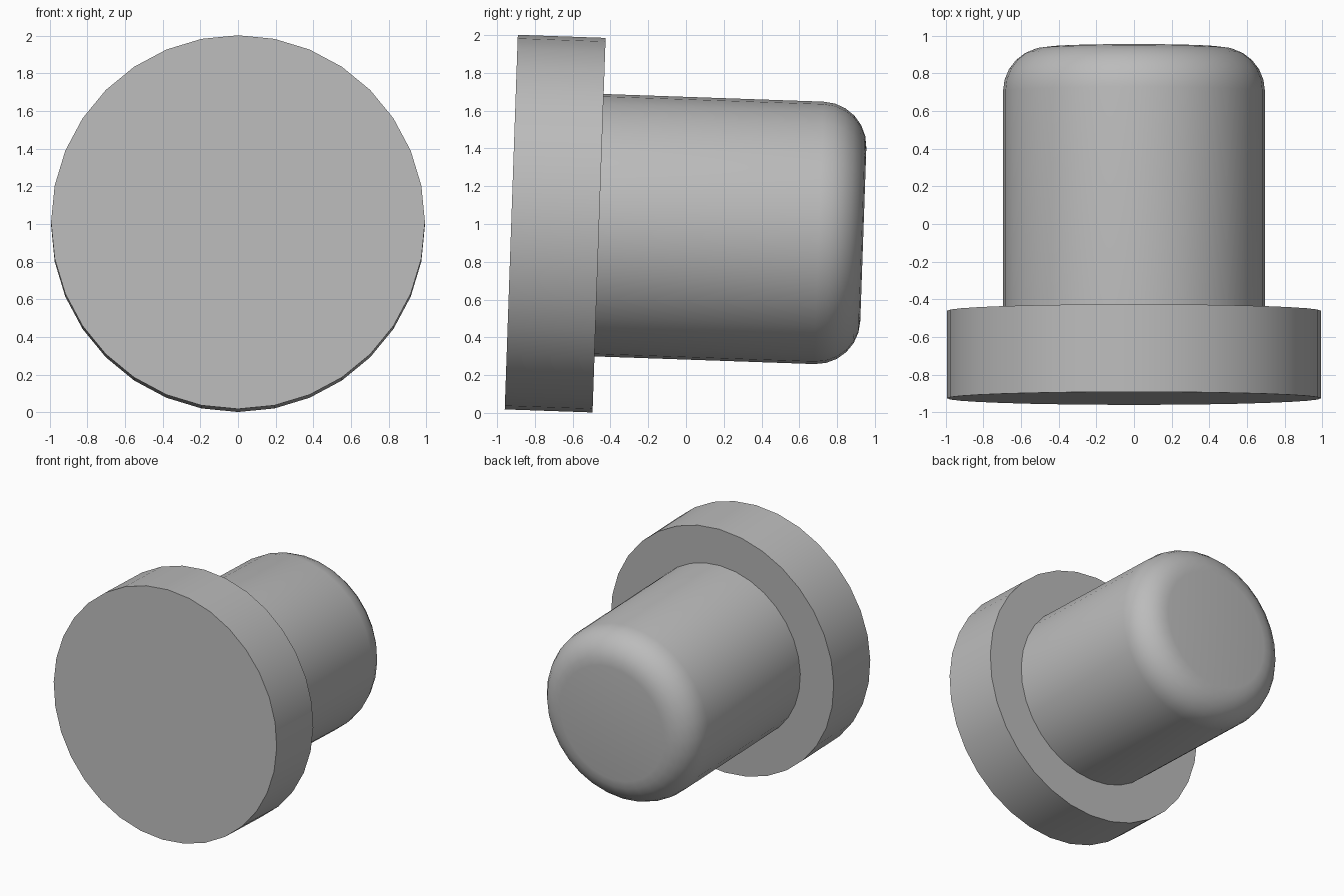
import bpy
import bmesh
from math import cos, sin, pi, radians
from mathutils import Matrix, Vector

if "Cube" in bpy.data.objects:
    bpy.data.objects.remove(bpy.data.objects["Cube"], do_unlink=True)

SIDES = 32
GREY = (0.5, 0.5, 0.5, 1)

grey = bpy.data.materials.new("plain_grey")
grey.use_nodes = True
grey.diffuse_color = GREY
grey.node_tree.nodes["Principled BSDF"].inputs["Base Color"].default_value = GREY

# Axis runs front to back, tipped slightly down at the back
placement = Matrix.Translation((0, -0.925, 1.01)) @ Matrix.Rotation(radians(-92), 4, "X")


def lathe(name, profile):
    """Spin (radius, distance) points round the axis; end points on the axis close it."""
    bm = bmesh.new()
    rings = []
    for r, d in profile:
        rings.append([bm.verts.new(placement @ Vector((r * cos(2 * pi * i / SIDES),
                                                       r * sin(2 * pi * i / SIDES), d)))
                      for i in range(SIDES)])
    for a, b in zip(rings, rings[1:]):
        for i in range(SIDES):
            j = (i + 1) % SIDES
            bm.faces.new((a[i], a[j], b[j], b[i]))
    bm.faces.new(rings[0])
    bm.faces.new(rings[-1])
    bmesh.ops.recalc_face_normals(bm, faces=bm.faces)
    mesh = bpy.data.meshes.new(name)
    bm.to_mesh(mesh)
    bm.free()
    mesh.materials.append(grey)
    obj = bpy.data.objects.new(name, mesh)
    bpy.context.collection.objects.link(obj)
    bpy.ops.object.select_all(action="DESELECT")
    obj.select_set(True)
    bpy.context.view_layer.objects.active = obj
    bpy.ops.object.shade_smooth_by_angle(angle=radians(30))
    return obj


# Wide disc at the front
thickness = 0.465
lathe("flange", [(0.992, 0), (0.992, thickness)])

# Narrower barrel with a rounded back end
radius, length, fillet, steps = 0.695, 1.865, 0.235, 6
rounded = [(radius - fillet + fillet * cos(pi / 2 * k / steps),
            length - fillet + fillet * sin(pi / 2 * k / steps)) for k in range(steps + 1)]
lathe("barrel", [(radius, thickness - 0.02)] + rounded)
